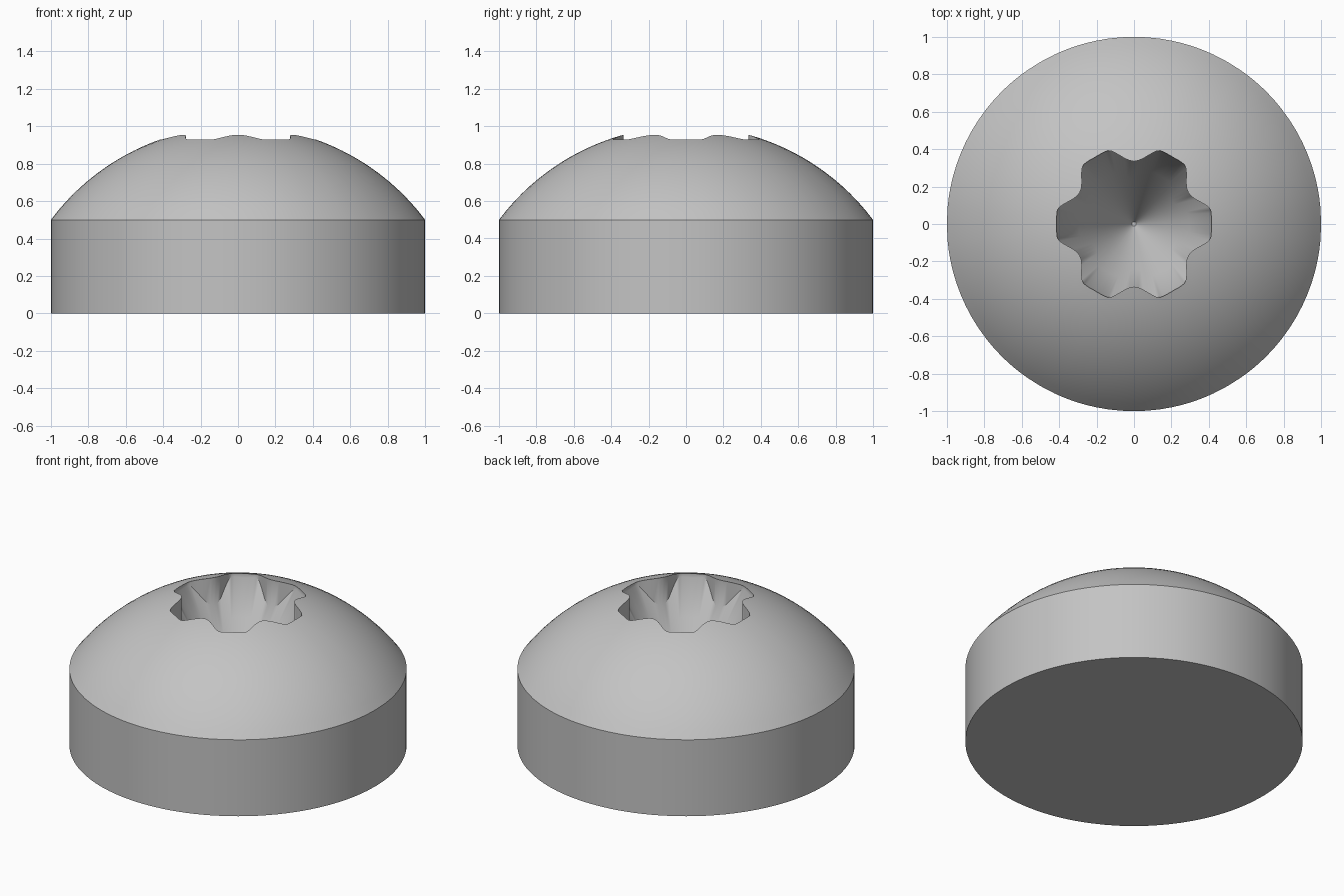
import bpy, bmesh
from math import radians, sin, cos, sqrt, hypot

cube = bpy.data.objects.get("Cube")
if cube:
    bpy.data.objects.remove(cube, do_unlink=True)

DOME_R, DOME_Z = 1.25, -0.25      # sphere that shapes the dome
TIP_R, TIP_Z, SLOPE = 0.012, 0.22, 1.7   # conical socket floor

# Half of one socket lobe: (degrees from lobe centre, radius)
HALF = [(0, .413), (5, .415), (8, .416), (10.4, .416), (13, .407), (15.3, .393),
        (18.5, .373), (21.9, .354), (26, .34), (30, .335)]
LOBE = [(-a, r) for a, r in HALF[:0:-1]] + HALF[:-1]
STAR = [(radians(60 * k + a), r) for k in range(6) for a, r in LOBE]


def dome(r):
    return DOME_Z + sqrt(DOME_R ** 2 - r * r)


def cone(r):
    return TIP_Z + SLOPE * (r - TIP_R)


bm = bmesh.new()


def ring(radius, height):
    """One loop of vertices; radius and height are functions of the lobe radius."""
    return [bm.verts.new((radius(s) * cos(a), radius(s) * sin(a), height(radius(s))))
            for a, s in STAR]


# Base and side wall
rings = [ring(lambda s: 1, lambda r: 0)]
# Dome, from its outer edge in to the lobed socket rim
BANDS = 16
for i in range(BANDS + 1):
    t = i / BANDS
    rings.append(ring(lambda s: 1 + (s - 1) * t, dome))
# Socket wall, then the conical floor
for t in (0, .3, .6, 1):
    rings.append(ring(lambda s: s + (TIP_R - s) * t, cone))

for low, high in zip(rings, rings[1:]):
    for i in range(len(low)):
        j = (i + 1) % len(low)
        bm.faces.new((low[i], low[j], high[j], high[i]))
bm.faces.new(rings[0][::-1])
bm.faces.new(rings[-1])
bmesh.ops.recalc_face_normals(bm, faces=bm.faces)

mesh = bpy.data.meshes.new("screw_head")
bm.to_mesh(mesh)
bm.free()
head = bpy.data.objects.new("screw_head", mesh)
bpy.context.collection.objects.link(head)

# Plain grey metal
grey = bpy.data.materials.new("plain_grey")
grey.use_nodes = True
colour = (0.55, 0.55, 0.55, 1)
grey.diffuse_color = colour
grey.node_tree.nodes["Principled BSDF"].inputs["Base Color"].default_value = colour
mesh.materials.append(grey)

bpy.ops.object.select_all(action="DESELECT")
head.select_set(True)
bpy.context.view_layer.objects.active = head
bpy.ops.object.shade_smooth_by_angle(angle=radians(35))
